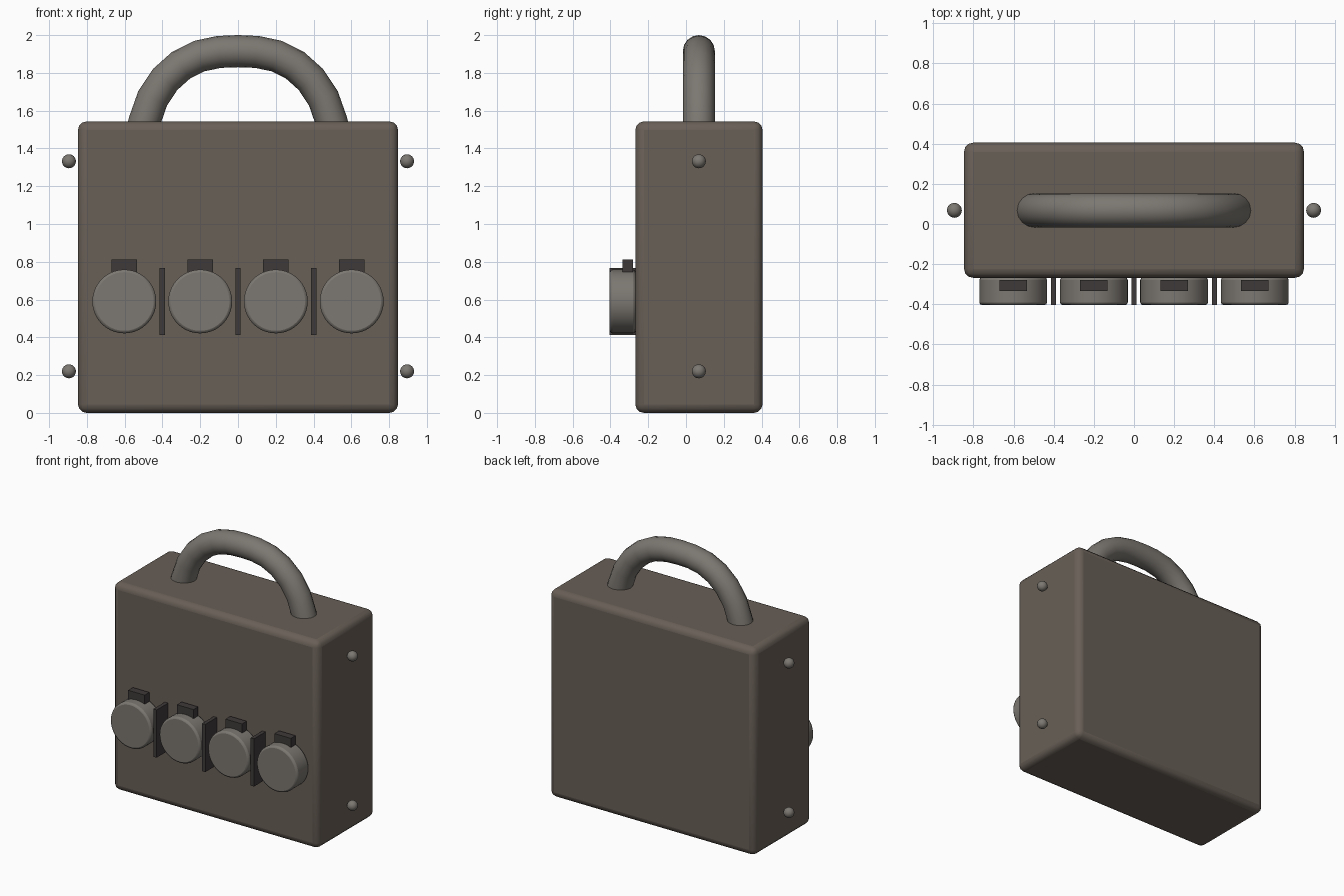
import bpy, math

if "Cube" in bpy.data.objects:
    bpy.data.objects.remove(bpy.data.objects["Cube"])


def material(name, rgb):
    m = bpy.data.materials.new(name)
    m.diffuse_color = (*rgb, 1)
    m.use_nodes = True
    m.node_tree.nodes["Principled BSDF"].inputs["Base Color"].default_value = m.diffuse_color
    return m


SHELL = material("shell_brown", (0.14, 0.115, 0.095))
METAL = material("metal_grey", (0.2, 0.185, 0.165))
DARK = material("dark_plastic", (0.05, 0.042, 0.042))
MID_Y = 0.068


def finish(obj, name, mat, bevel=0, segments=2):
    obj.name = name
    obj.data.materials.append(mat)
    if bevel:
        b = obj.modifiers.new("bevel", "BEVEL")
        b.width, b.segments = bevel, segments
        b.limit_method = "ANGLE"
    bpy.ops.object.shade_smooth_by_angle(angle=math.radians(35))
    return obj


def box(name, low, high, mat, bevel=0, segments=2):
    bpy.ops.mesh.primitive_cube_add(
        size=1, location=[(a + b) / 2 for a, b in zip(low, high)])
    obj = bpy.context.object
    obj.scale = [b - a for a, b in zip(low, high)]
    bpy.ops.object.transform_apply(location=False, rotation=False, scale=True)
    return finish(obj, name, mat, bevel, segments)


# Case
box("case", (-0.847, -0.268, 0), (0.847, 0.405, 1.543), SHELL, 0.045, 3)

# Carrying handle: round tube swept along a mirrored arch
half = [(0.515, 1.46), (0.495, 1.543), (0.452, 1.665), (0.386, 1.765),
        (0.302, 1.84), (0.205, 1.889), (0.1, 1.911)]
path = [(-x, z) for x, z in half] + [(0, 1.915)] + half[::-1]
curve = bpy.data.curves.new("handle", "CURVE")
curve.dimensions = "3D"
curve.bevel_depth = 0.085
curve.bevel_resolution = 6
curve.use_fill_caps = True
spline = curve.splines.new("POLY")
spline.points.add(len(path) - 1)
for p, (x, z) in zip(spline.points, path):
    p.co = (x, MID_Y, z, 1)
handle = bpy.data.objects.new("handle", curve)
bpy.context.collection.objects.link(handle)
bpy.ops.object.select_all(action="DESELECT")
handle.select_set(True)
bpy.context.view_layer.objects.active = handle
bpy.ops.object.convert(target="MESH")
finish(bpy.context.object, "handle", METAL)

# Socket covers with hinge tabs
for i, x in enumerate((-0.602, -0.2, 0.2, 0.602), 1):
    bpy.ops.mesh.primitive_cylinder_add(
        vertices=40, radius=0.169, depth=0.138,
        location=(x, -0.335, 0.59), rotation=(math.pi / 2, 0, 0))
    finish(bpy.context.object, f"socket_cover_{i}", METAL, 0.014)
    box(f"hinge_tab_{i}", (x - 0.068, -0.335, 0.745),
        (x + 0.068, -0.28, 0.813), DARK)

# Dividers between the covers
for i, x in enumerate((-0.401, 0, 0.401), 1):
    box(f"divider_{i}", (x - 0.0135, -0.404, 0.413),
        (x + 0.0135, -0.268, 0.768), DARK)

# Ball studs beside the case
for side, x in (("left", -0.895), ("right", 0.895)):
    for level, z in (("lower", 0.22), ("upper", 1.332)):
        bpy.ops.mesh.primitive_uv_sphere_add(
            segments=20, ring_count=12, radius=0.037, location=(x, MID_Y, z))
        finish(bpy.context.object, f"stud_{side}_{level}", METAL)
